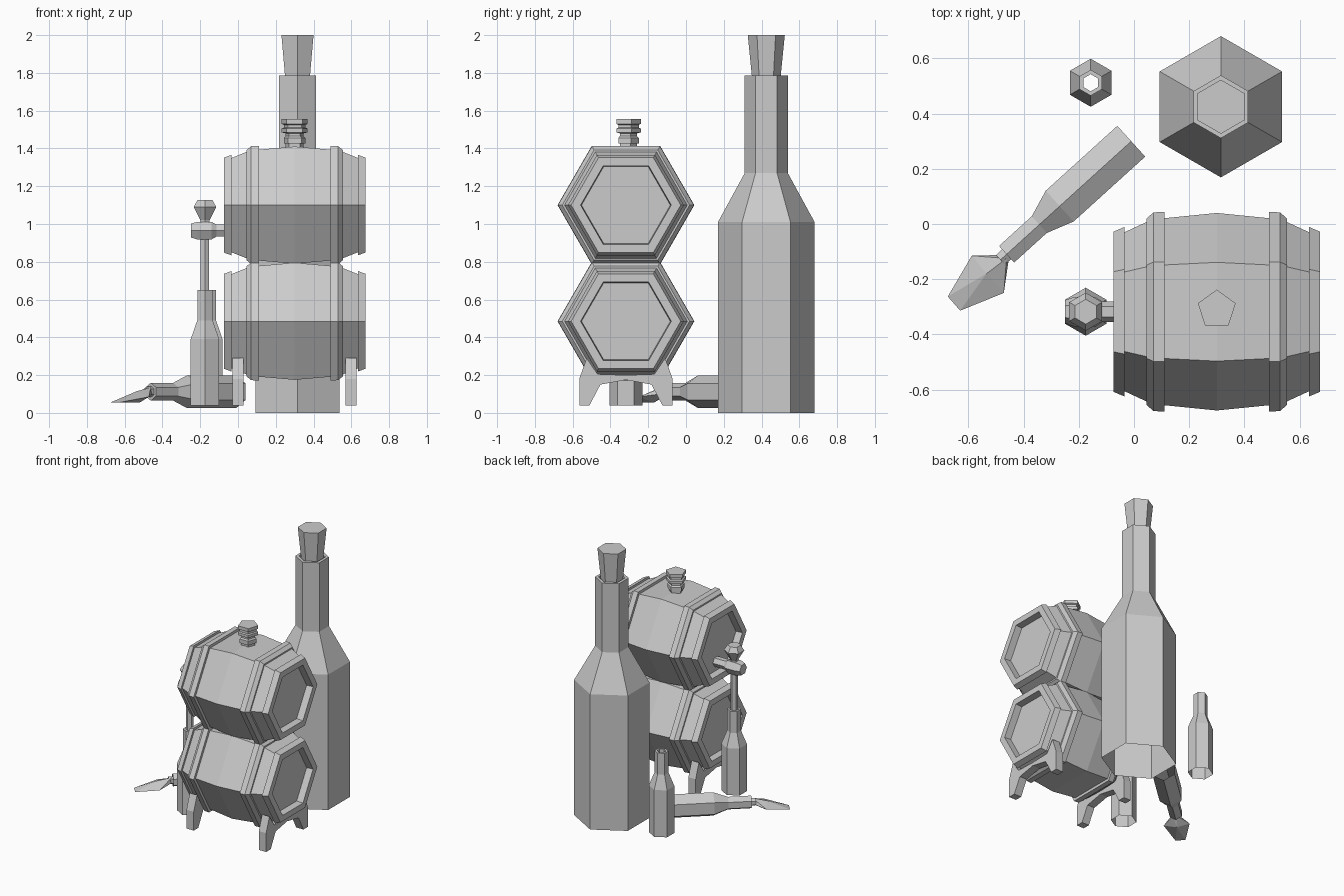
import bpy, bmesh
from math import pi, cos, sin, atan2
from mathutils import Matrix, Vector

if "Cube" in bpy.data.objects:
    bpy.data.objects.remove(bpy.data.objects["Cube"])


def finish(name, bm, matrix=Matrix()):
    bmesh.ops.recalc_face_normals(bm, faces=bm.faces)
    mesh = bpy.data.meshes.new(name)
    bm.to_mesh(mesh)
    bm.free()
    obj = bpy.data.objects.new(name, mesh)
    obj.matrix_world = matrix
    bpy.context.collection.objects.link(obj)
    return obj


def lathe(name, profile, loc, rot=Matrix(), sides=6, phase=pi / 2, start_cap=True, end_cap=True):
    """Revolve (distance along axis, radius) points into a flat-sided solid."""
    bm = bmesh.new()
    rings = []
    for t, r in profile:
        rings.append([bm.verts.new((r * cos(phase + 2 * pi * k / sides),
                                    r * sin(phase + 2 * pi * k / sides), t)) for k in range(sides)])
    for a, b in zip(rings, rings[1:]):
        for k in range(sides):
            j = (k + 1) % sides
            bm.faces.new((a[k], a[j], b[j], b[k]))
    if start_cap:
        bm.faces.new(rings[0])
    if end_cap:
        bm.faces.new(rings[-1])
    return finish(name, bm, Matrix.Translation(loc) @ rot)


along_x = Matrix.Rotation(pi / 2, 4, 'Y')

# Large bottle and its cork
lathe("large_bottle", [(0, .256), (1.01, .256), (1.27, .114), (1.785, .114), (1.785, .09), (1.70, .07)],
      (.315, .425, 0), start_cap=False, end_cap=False)
lathe("large_cork", [(1.70, .068), (2.0, .098)], (.315, .425, 0))

# Two stacked barrels: half profile mirrored about the middle
half = [(.325, .235), (.375, .24), (.375, .29), (.335, .307), (.335, .288), (.255, .325),
        (.255, .337), (.23, .36), (.19, .362), (.19, .339)]
barrel = [(-t, r) for t, r in half] + [(0, .358)] + half[::-1]
for name, z in (("lower_barrel", .485), ("upper_barrel", 1.1)):
    lathe(name, barrel, (.3, -.318, z), along_x)

# Ridged five-sided bung
lathe("bung", [(1.38, .05), (1.425, .05), (1.425, .06), (1.455, .06), (1.465, .05), (1.48, .05),
               (1.485, .072), (1.505, .072), (1.51, .06), (1.525, .06), (1.53, .072), (1.555, .072)],
      (.3, -.31, 0), sides=5)

# Tap: body, handle, pouring stream
lathe("tap_body", [(-.25, .042), (-.215, .054), (-.14, .054), (-.115, .037), (-.02, .037)],
      (0, -.318, .965), along_x)
lathe("tap_handle", [(.99, .028), (1.02, .028), (1.09, .069), (1.128, .045)], (-.175, -.318, 0))
lathe("tap_stream", [(.56, .026), (.94, .026)], (-.175, -.318, 0))

# Small open bottles: one under the tap, one at the back, one lying down
small = [(0, .087), (.35, .087), (.45, .047), (.61, .047), (.61, .031), (.54, .031)]
for name, x, y in (("tap_bottle", -.175, -.318), ("back_bottle", -.157, .512)):
    lathe(name, small, (x, y, .04), start_cap=False, end_cap=False)
lying = Matrix.Rotation(atan2(-.408, -.45), 4, 'Z') @ along_x
lathe("lying_bottle", small, (-.01, .30, .112), lying, phase=0, start_cap=False, end_cap=False)

# Liquid leaving the lying bottle, flattening into a spill
lathe("spill_stream", [(.54, .03), (.64, .027)], (-.01, .30, .112), lying, phase=0)
bm = bmesh.new()
for p in ((-.462, -.125, .135), (-.475, -.112, .1), (-.455, -.135, .1), (-.588, -.115, .085),
          (-.472, -.25, .085), (-.535, -.18, .115), (-.52, -.17, .055),
          (-.675, -.263, .055), (-.63, -.314, .055)):
    bm.verts.new(p)
bmesh.ops.convex_hull(bm, input=bm.verts)
finish("spill", bm)

# Arched cradle legs: half outline mirrored in y, extruded along x
side = [(0, .20), (.15, .205), (.208, .29), (.247, .18), (.247, .04), (.193, .04), (.135, .15), (0, .175)]
for name, x in (("left_legs", -.03), ("right_legs", .568)):
    bm = bmesh.new()
    for s in (1, -1):
        outline = [bm.verts.new((x, -.318 + s * y, z)) for y, z in side]
        bm.faces.new(outline)
    bmesh.ops.remove_doubles(bm, verts=bm.verts, dist=.001)
    out = bmesh.ops.extrude_face_region(bm, geom=bm.faces[:], use_keep_orig=True)
    bmesh.ops.translate(bm, vec=Vector((.06, 0, 0)),
                        verts=[v for v in out["geom"] if isinstance(v, bmesh.types.BMVert)])
    finish(name, bm)
